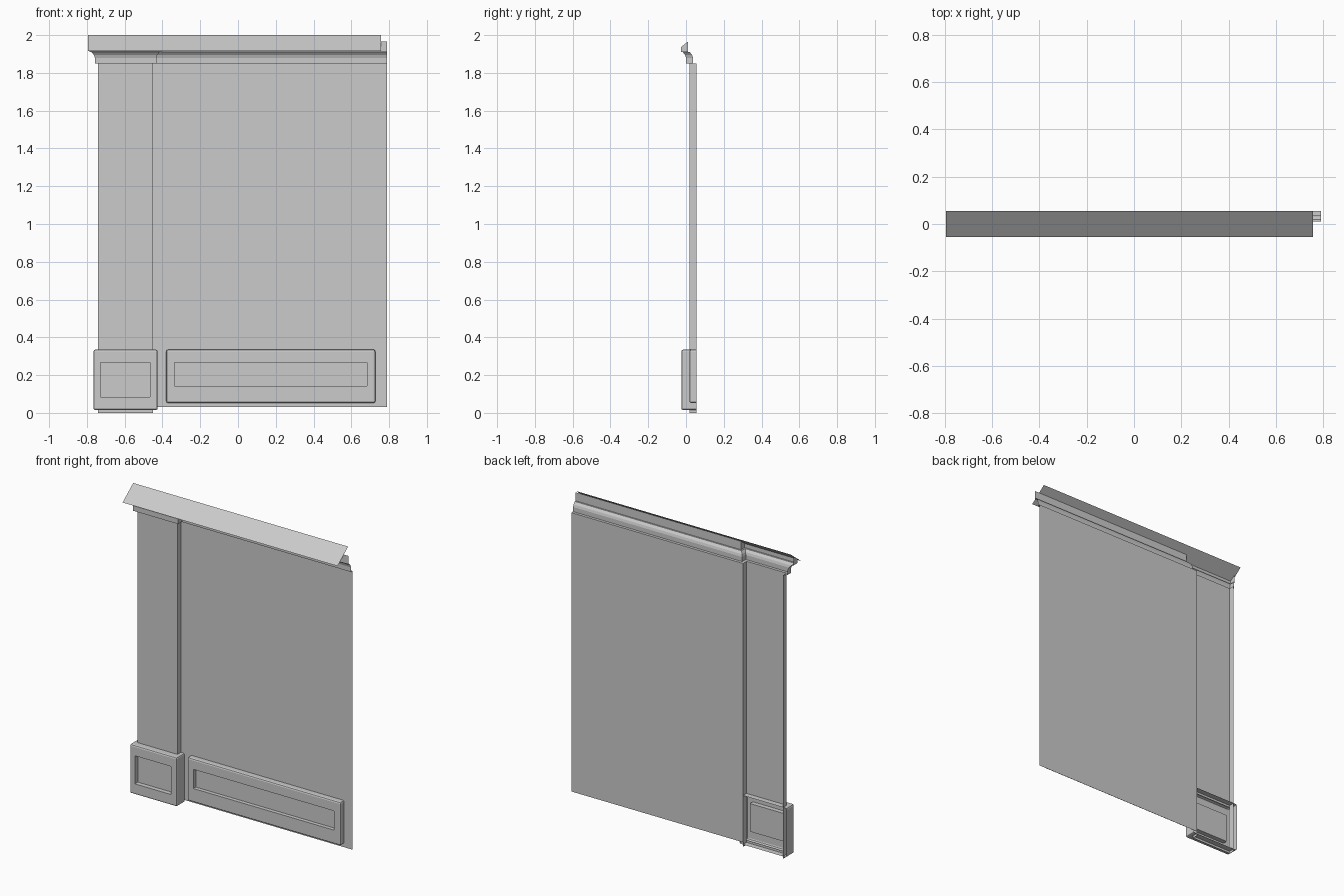
import bpy
import bmesh

cube = bpy.data.objects.get("Cube")
if cube:
    bpy.data.objects.remove(cube, do_unlink=True)

GREY = (0.6, 0.6, 0.6, 1.0)
plaster = bpy.data.materials.new("grey_plaster")
plaster.use_nodes = True
plaster.diffuse_color = GREY
plaster.node_tree.nodes["Principled BSDF"].inputs["Base Color"].default_value = GREY

WALL_Y, SHAFT_Y = 0.055, 0.018
SHAFT_L, SHAFT_R = -0.74, -0.45
RIGHT = 0.79
CORNICE_Z = 1.85
ROOF_FRONT, ROOF_LOW, ROOF_TOP = -0.055, 1.915, 2.0


def finish(name, bm):
    mesh = bpy.data.meshes.new(name)
    bm.to_mesh(mesh)
    bm.free()
    mesh.materials.append(plaster)
    obj = bpy.data.objects.new(name, mesh)
    bpy.context.scene.collection.objects.link(obj)
    return obj


def sheet(name, columns, skip=()):
    """Open sheet joining columns of points, left to right and bottom to top."""
    bm = bmesh.new()
    cols = [[bm.verts.new(p) for p in col] for col in columns]
    for i, (a, b) in enumerate(zip(cols, cols[1:])):
        for j in range(len(a) - 1):
            if (i, j) not in skip:
                bm.faces.new((a[j], b[j], b[j + 1], a[j + 1]))
    return finish(name, bm)


def framed_panel(name, outer, inner, front, depth, bevel=0.01):
    """Open-backed block with softened outer edges and a sunken rectangle."""
    bm = bmesh.new()

    def ring(rect, y):
        x0, x1, z0, z1 = rect
        return [bm.verts.new((x, y, z)) for x, z in
                ((x0, z0), (x1, z0), (x1, z1), (x0, z1))]

    rings = [ring(outer, WALL_Y), ring(outer, front),
             ring(inner, front), ring(inner, front + depth)]
    for a, b in zip(rings, rings[1:]):
        for i in range(4):
            k = (i + 1) % 4
            bm.faces.new((a[i], a[k], b[k], b[i]))
    bm.faces.new(rings[-1])
    back, rim = set(rings[0]), set(rings[1])
    soft = [e for e in bm.edges
            if set(e.verts) <= back | rim and not set(e.verts) <= back]
    bmesh.ops.bevel(bm, geom=soft, offset=bevel, segments=2, profile=0.5,
                    affect='EDGES')
    return finish(name, bm)


def roof_height(y):
    t = (y - ROOF_FRONT) / (WALL_Y - ROOF_FRONT)
    return ROOF_LOW + t * (ROOF_TOP - ROOF_LOW)


# Flat wall
sheet("wall", [[(x, WALL_Y, z) for z in (0.03, CORNICE_Z)]
               for x in (SHAFT_R, RIGHT)])

# Hollow pilaster, open behind the base block
footprint = [(SHAFT_L, WALL_Y), (SHAFT_L, SHAFT_Y),
             (SHAFT_R, SHAFT_Y), (SHAFT_R, WALL_Y)]
sheet("pilaster_shaft",
      [[(x, y, z) for z in (0.0, 0.03, 0.32, CORNICE_Z)] for x, y in footprint],
      skip={(1, 1)})

# Pilaster base and wall base panel
framed_panel("pilaster_base", (-0.765, -0.425, 0.015, 0.335),
             (-0.727, -0.465, 0.085, 0.268), -0.025, 0.03)
framed_panel("wall_base_panel", (-0.38, 0.727, 0.052, 0.335),
             (-0.335, 0.682, 0.143, 0.268), SHAFT_Y, 0.025)

# Cornice moulding, mitred around the pilaster
profile = [(0.0, CORNICE_Z), (0.018, CORNICE_Z), (0.018, 1.88),
           (0.023, 1.895), (0.035, 1.91), (0.045, 1.91)]
mitres = [(-1, -1), (-1, -1), (1, -1), (1, -1), (0, -1)]
columns = []
for (x, y), (dx, dy) in zip(footprint + [(RIGHT, WALL_Y)], mitres):
    col = [(x + dx * o, y + dy * o, z) for o, z in profile]
    top_x, top_y, _ = col[-1]
    columns.append(col + [(top_x, top_y, roof_height(top_y))])
sheet("cornice_moulding", columns)

# Sloping cap above the cornice
sheet("sloping_cap", [[(x, ROOF_FRONT, ROOF_LOW), (x, WALL_Y, ROOF_TOP)]
                      for x in (-0.795, 0.757)])
